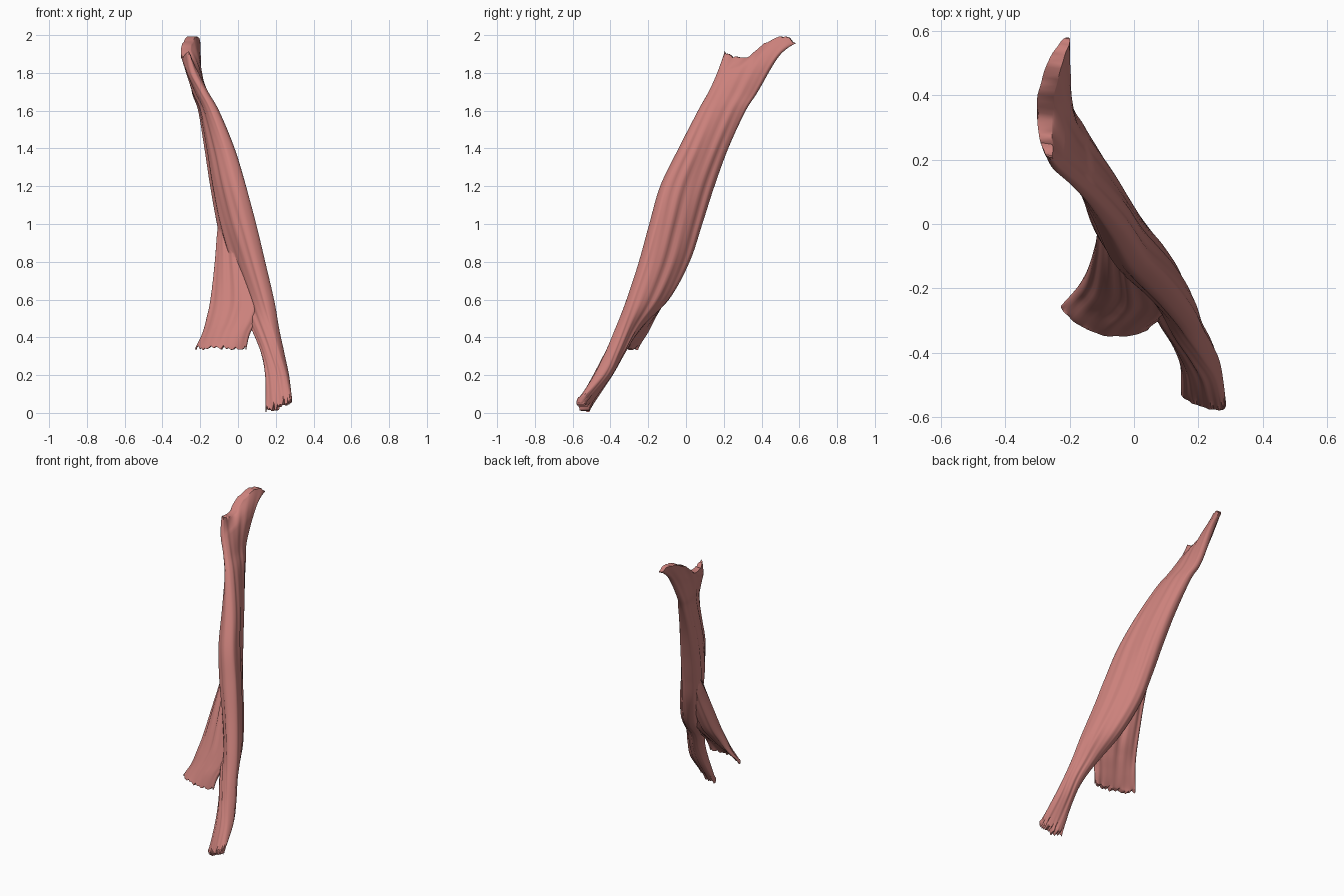
import bpy
import bmesh
import math
import random
from mathutils import Vector

random.seed(4)
SIDES = 64   # points around each cross-section
STEPS = 8    # rings between neighbouring key sections

cube = bpy.data.objects.get("Cube")
if cube:
    bpy.data.objects.remove(cube)

muscle_red = bpy.data.materials.new("muscle_red")
muscle_red.use_nodes = True
colour = (0.6, 0.22, 0.2, 1)
muscle_red.diffuse_color = colour
shader = muscle_red.node_tree.nodes["Principled BSDF"]
shader.inputs["Base Color"].default_value = colour
shader.inputs["Roughness"].default_value = 0.6


def spline(rows):
    """Catmull-Rom blend of the key sections."""
    result = []
    last = len(rows) - 1
    for i in range(last):
        a, b, c, d = (rows[min(max(i + k, 0), last)] for k in (-1, 0, 1, 2))
        for s in range(STEPS):
            t = s / STEPS
            result.append([
                q + 0.5 * t * (r - p + t * (2 * p - 5 * q + 4 * r - e
                               + t * (3 * (q - r) + e - p)))
                for p, q, r, e in zip(a, b, c, d)])
    return result + [list(rows[last])]


def section(row, amount):
    """Flat oval between two edge points, bowed and grooved with fibres."""
    ax, ay, az, bx, by, bz, thick, bow = row
    a, b = Vector((ax, ay, az)), Vector((bx, by, bz))
    across = b - a
    normal = Vector((across.y, -across.x, 0)).normalized()
    points = []
    for i in range(SIDES):
        angle = math.tau * i / SIDES
        c, s = math.cos(angle), math.sin(angle)
        groove = 1 + amount * (math.sin(9 * angle + 2 * az) + 0.7 * math.sin(15 * angle - 3 * az))
        side = math.copysign(abs(s) ** 0.7, s) * thick / 2 * groove
        points.append((a + b) / 2 + across * c / 2 + normal * (side + bow * (1 - c * c)))
    return points


def fray(rings, size, wave=0):
    """Ragged tendon end that fades out along the first rings."""
    half = SIDES // 2
    teeth = [random.uniform(-size, size) for _ in range(half + 1)]
    for step, ring in enumerate(rings):
        fade = 1 - step / len(rings)
        for i, p in enumerate(ring):
            k = min(i, SIDES - i)
            dip = wave * math.sin(math.pi * math.cos(math.pi * k / half))
            p.z += teeth[k] * fade ** 4 + dip * fade


def loft(name, rows, top_fray, top_wave, end_fray, groove):
    rings = [section(r, groove) for r in spline(rows)]
    fray(rings[:STEPS], top_fray, top_wave)
    fray(rings[:-STEPS:-1], end_fray)
    bm = bmesh.new()
    loops = [[bm.verts.new(p) for p in ring] for ring in rings]
    for upper, lower in zip(loops, loops[1:]):
        for i in range(SIDES):
            j = (i + 1) % SIDES
            bm.faces.new((upper[i], upper[j], lower[j], lower[i]))
    # Close each end with strips from face to face
    for ring in (loops[0], loops[-1]):
        for i in range(SIDES // 2):
            quad = (ring[i], ring[i + 1], ring[-i - 1], ring[-i])
            bm.faces.new(list(dict.fromkeys(quad)))
    bmesh.ops.recalc_face_normals(bm, faces=bm.faces)
    mesh = bpy.data.meshes.new(name)
    bm.to_mesh(mesh)
    bm.free()
    mesh.materials.append(muscle_red)
    obj = bpy.data.objects.new(name, mesh)
    bpy.context.collection.objects.link(obj)
    return obj


# Main strap: front edge point, back edge point, thickness, bow
strap_rows = [
    (-.262, .205, 1.91, -.205, .58, 1.96, .05, -.04),
    (-.235, .165, 1.8, -.215, .49, 1.885, .075, -.02),
    (-.18, .12, 1.7, -.215, .38, 1.7, .075, -.005),
    (-.125, .065, 1.6, -.185, .315, 1.6, .085, 0),
    (-.045, -.035, 1.4, -.145, .22, 1.4, .115, -.005),
    (.015, -.13, 1.2, -.11, .145, 1.2, .135, -.01),
    (.07, -.185, 1, -.08, .078, 1, .14, -.01),
    (.12, -.24, .8, -.04, .01, .8, .13, 0),
    (.17, -.305, .6, .025, -.1, .6, .115, .005),
    (.205, -.355, .45, .08, -.255, .45, .1, 0),
    (.237, -.405, .32, .128, -.345, .32, .095, 0),
    (.267, -.46, .2, .147, -.425, .19, .09, 0),
    (.285, -.567, .065, .147, -.52, .012, .05, 0),
]
strap = loft("muscle_strap", strap_rows, .008, .045, .022, .05)

# Side slip: a thin fan leaving the back of the strap
slip_rows = [
    (-.085, .06, 1.1, .01, -.06, 1.1, .05, 0),
    (-.103, .01, .95, .05, -.09, .95, .09, -.005),
    (-.117, -.055, .8, .09, -.145, .8, .115, -.005),
    (-.143, -.138, .6, .13, -.228, .6, .115, 0),
    (-.165, -.183, .5, .105, -.27, .5, .09, .01),
    (-.188, -.213, .42, .063, -.305, .42, .06, .025),
    (-.227, -.255, .345, .045, -.325, .345, .03, .04),
]
slip = loft("side_slip", slip_rows, 0, 0, .012, .08)

# Fuse the slip into the strap
bpy.context.view_layer.objects.active = strap
union = strap.modifiers.new("fuse", 'BOOLEAN')
union.operation = 'UNION'
union.solver = 'EXACT'
union.object = slip
bpy.ops.object.modifier_apply(modifier=union.name)
bpy.data.objects.remove(slip)

bpy.ops.object.select_all(action='DESELECT')
strap.select_set(True)
bpy.ops.object.shade_smooth_by_angle(angle=math.radians(50))
